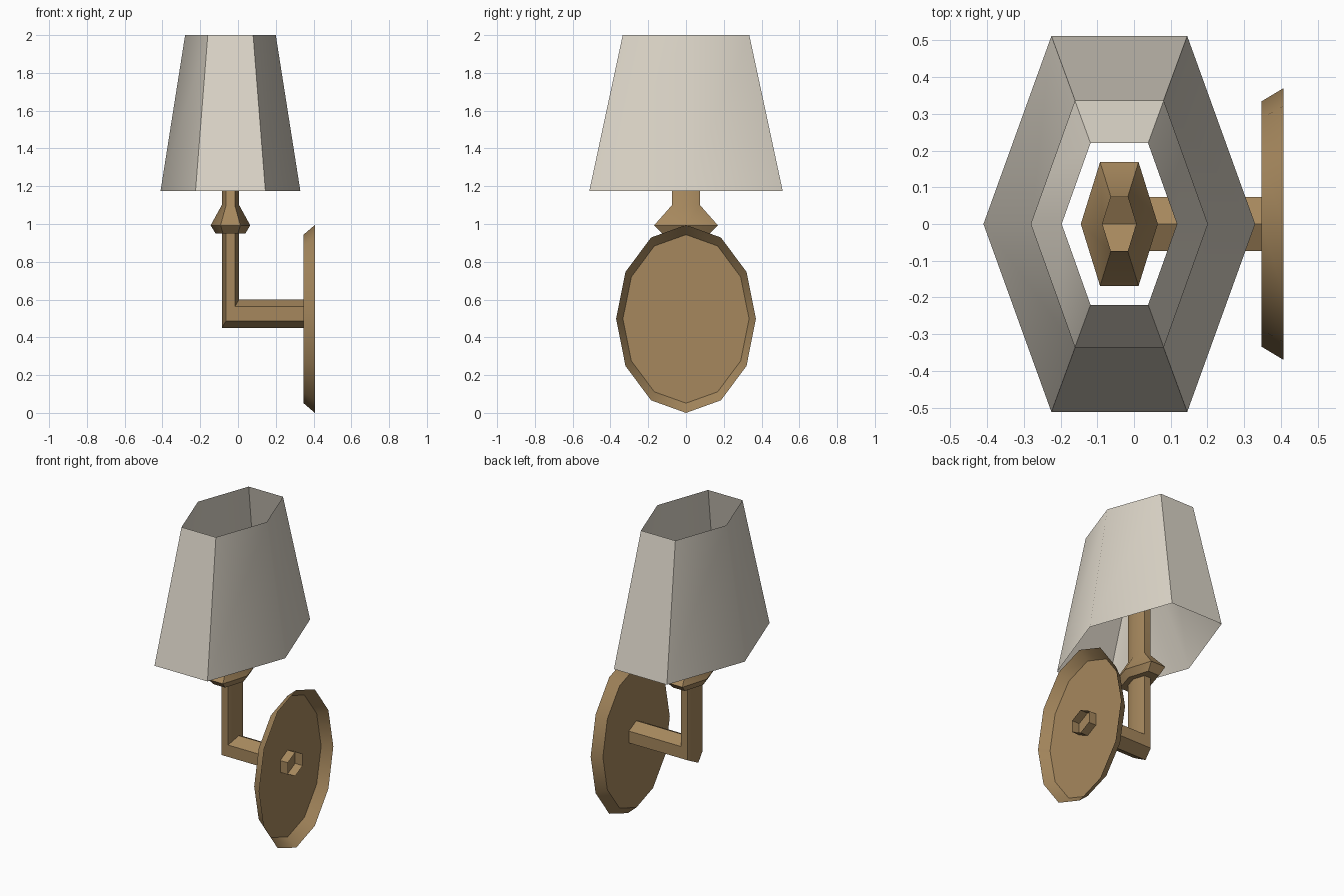
import bpy
import math

if "Cube" in bpy.data.objects:
    bpy.data.objects.remove(bpy.data.objects["Cube"])

CX = -0.04      # x of the stem and shade axis
ARM_Z = 0.525   # height of the horizontal arm


def material(name, rgb):
    m = bpy.data.materials.new(name)
    m.diffuse_color = (*rgb, 1.0)
    m.use_nodes = True
    m.node_tree.nodes["Principled BSDF"].inputs["Base Color"].default_value = m.diffuse_color
    return m


brass = material("aged brass", (0.38, 0.245, 0.11))
fabric = material("ivory fabric", (0.72, 0.67, 0.58))


def loft(name, rings, mat, cap_end=False):
    """Skin a list of equal rings; crease only the strong corners."""
    n = len(rings[0])
    verts = [p for r in rings for p in r]
    faces = []
    for a in range(len(rings) - 1):
        for i in range(n):
            j = (i + 1) % n
            faces.append((a * n + i, a * n + j, (a + 1) * n + j, (a + 1) * n + i))
    if cap_end:
        faces.append(tuple(range((len(rings) - 1) * n, len(rings) * n)))
    me = bpy.data.meshes.new(name)
    me.from_pydata(verts, [], faces)
    me.materials.append(mat)
    me.shade_smooth()
    me.set_sharp_from_angle(angle=math.radians(45))
    ob = bpy.data.objects.new(name, me)
    bpy.context.collection.objects.link(ob)
    return ob


def hexagon(rx, half_y):
    """Stretched hexagon with points on the x axis and flats at +-half_y."""
    ry = half_y / math.sin(math.pi / 3)
    return [(rx * math.cos(k * math.pi / 3), ry * math.sin(k * math.pi / 3))
            for k in range(6)]


def level(rx, half_y, z):
    return [(CX + x, y, z) for x, y in hexagon(rx, half_y)]


# Lamp shade: open hexagonal shell with an inner skirt folded up from its lower rim
loft("lamp_shade", [level(0.157, 0.22, 1.60),
                    level(0.37, 0.512, 1.175),
                    level(0.24, 0.335, 2.0)], fabric)

# Bracket: open tube from the wall plate, mitred elbow, stem and turned collar
RX, HY, TALL = 0.046, 0.074, 0.075
section = hexagon(RX, HY)
bracket = [[(0.40, y, ARM_Z + x * TALL / RX) for x, y in section],
           [(CX + x, y, ARM_Z + x * TALL / RX) for x, y in section]]
for z, s in [(0.95, 1), (0.95, 1.72), (0.993, 2.28), (1.10, 1), (1.60, 1)]:
    bracket.append(level(RX * s, HY * s, z))
loft("bracket_arm", bracket, brass)


# Wall plate: shallow twelve-sided oval dish, open towards the wall
def oval(x, ry, rz):
    return [(x, ry * math.sin(k * math.pi / 6), 0.4975 + rz * math.cos(k * math.pi / 6))
            for k in range(12)]


loft("wall_plate", [oval(0.407, 0.37, 0.4975), oval(0.347, 0.334, 0.446)],
     brass, cap_end=True)
